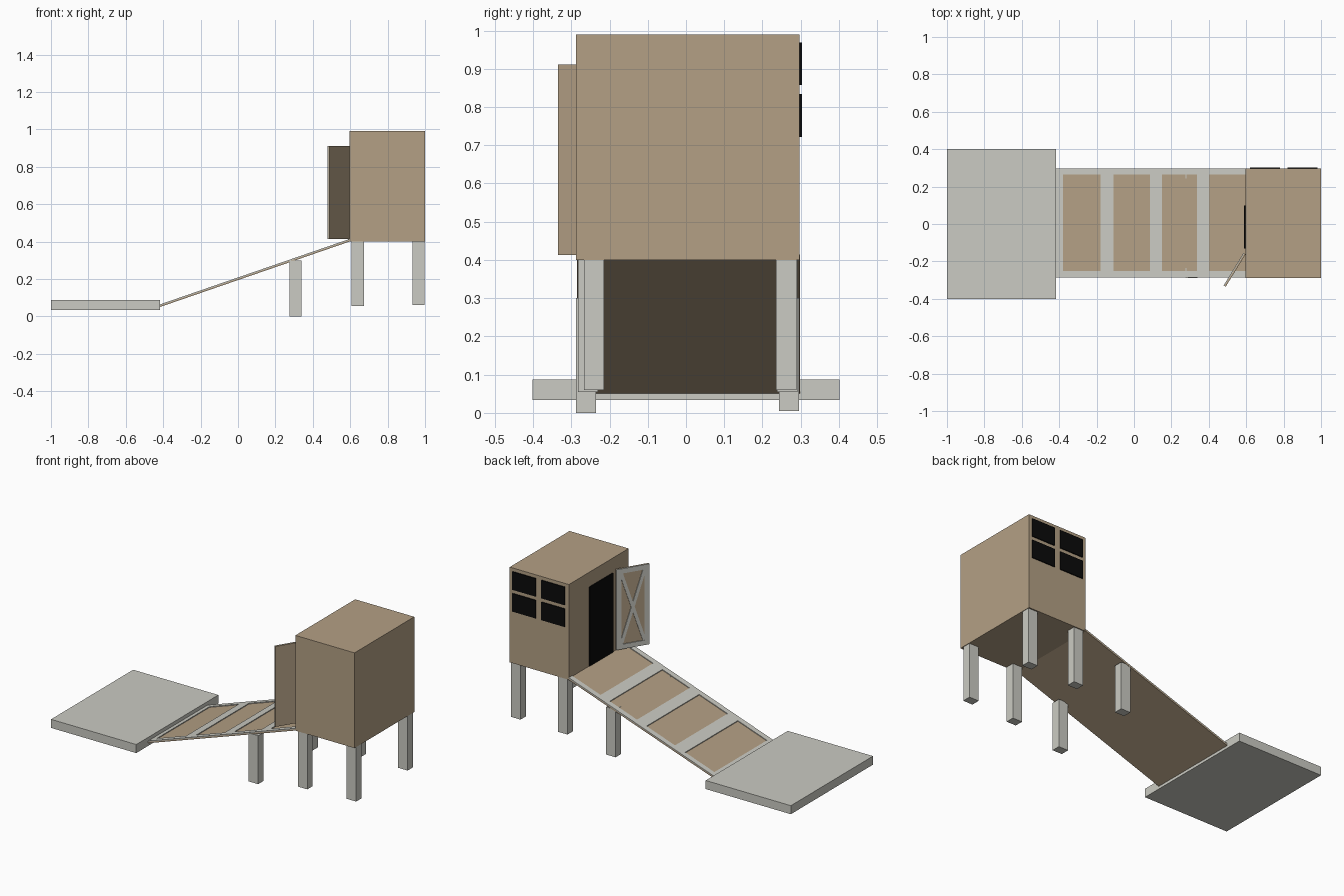
import bpy, bmesh, math
from mathutils import Matrix, Vector

cube = bpy.data.objects.get("Cube")
if cube:
    bpy.data.objects.remove(cube, do_unlink=True)


def material(name, srgb):
    mat = bpy.data.materials.new(name)
    mat.use_nodes = True
    linear = [((c / 255 + 0.055) / 1.055) ** 2.4 for c in srgb]
    mat.diffuse_color = (*linear, 1)
    mat.node_tree.nodes["Principled BSDF"].inputs["Base Color"].default_value = (*linear, 1)
    return mat


wood = material("tan wood", (180, 160, 133))
grey = material("pale grey", (203, 203, 195))
black = material("black", (10, 10, 10))


def box(name, mat, x, y, z, matrix=Matrix()):
    """Box between (min, max) pairs, optionally placed by a matrix."""
    bm = bmesh.new()
    bmesh.ops.create_cube(bm, size=1)
    size = [b - a for a, b in (x, y, z)]
    mid = [(a + b) / 2 for a, b in (x, y, z)]
    bm.transform(matrix @ Matrix.Translation(mid) @ Matrix.Diagonal((*size, 1)))
    mesh = bpy.data.meshes.new(name)
    bm.to_mesh(mesh)
    bm.free()
    mesh.materials.append(mat)
    obj = bpy.data.objects.new(name, mesh)
    bpy.context.collection.objects.link(obj)
    return obj


# Landing platform and hut
box("platform", grey, (-1, -0.416), (-0.402, 0.402), (0.034, 0.087))
box("hut", wood, (0.595, 1), (-0.288, 0.297), (0.4, 0.99))
box("doorway", black, (0.589, 0.596), (-0.13, 0.1), (0.41, 0.9))

# Four-pane window on the back wall
for x in (0.62, 0.82):
    for z in (0.722, 0.857):
        box("window_pane", black, (x, x + 0.16), (0.296, 0.303), (z, z + 0.112))

# Legs under the hut and under the ramp
for x, y, bottom, top in (
        (0.608, -0.283, 0.055, 0.41), (0.608, 0.238, 0.055, 0.41),
        (0.932, -0.267, 0.06, 0.41), (0.932, 0.236, 0.06, 0.41),
        (0.275, -0.288, 0.0, 0.3), (0.275, 0.243, 0.005, 0.3)):
    box("leg", grey, (x, x + 0.065), (y, y + 0.053), (bottom, top))

# Sloping ramp: board with a raised frame of rails and crossbars
start, end = -0.418, 0.598
slope = Matrix.Identity(4)
slope[2][0] = 0.345
slope[2][3] = 0.05 - slope[2][0] * start
board, rail = (0, 0.009), (0.008, 0.014)
box("ramp_board", wood, (start, end), (-0.285, 0.298), board, slope)
for y in ((-0.285, -0.25), (0.265, 0.298)):
    box("ramp_rail", grey, (start, end), y, rail, slope)
for x in ((start, -0.38), (-0.18, -0.11), (0.085, 0.15), (0.337, 0.4)):
    box("ramp_crossbar", grey, x, (-0.25, 0.265), rail, slope)

# Open door: local x runs out from the hinge, local y is thickness
hinge, tip = Vector((0.593, -0.16, 0.413)), Vector((0.487, -0.333, 0.413))
width, height, edge = (tip - hinge).length, 0.498, 0.03
swing = Matrix.Translation(hinge) @ Matrix.Rotation(
    math.atan2(tip.y - hinge.y, tip.x - hinge.x), 4, "Z")
trim = (-0.009, -0.003)
box("door", wood, (0, width), (-0.004, 0.004), (0, height), swing)
for x in (0, width - edge):
    box("door_stile", grey, (x, x + edge), trim, (0, height), swing)
for z in (0, height - edge):
    box("door_rail", grey, (edge, width - edge), trim, (z, z + edge), swing)

# Crossed braces on the door
angle = math.atan2(height - 2 * edge, width - 2 * edge)
reach = math.hypot(height - 2 * edge, width - 2 * edge) / 2
for sign, depth in ((1, -0.008), (-1, -0.0085)):
    tilt = swing @ Matrix.Translation((width / 2, 0, height / 2)) @ Matrix.Rotation(sign * angle, 4, "Y")
    box("door_brace", grey, (-reach, reach), (depth, -0.003), (-0.01, 0.01), tilt)
